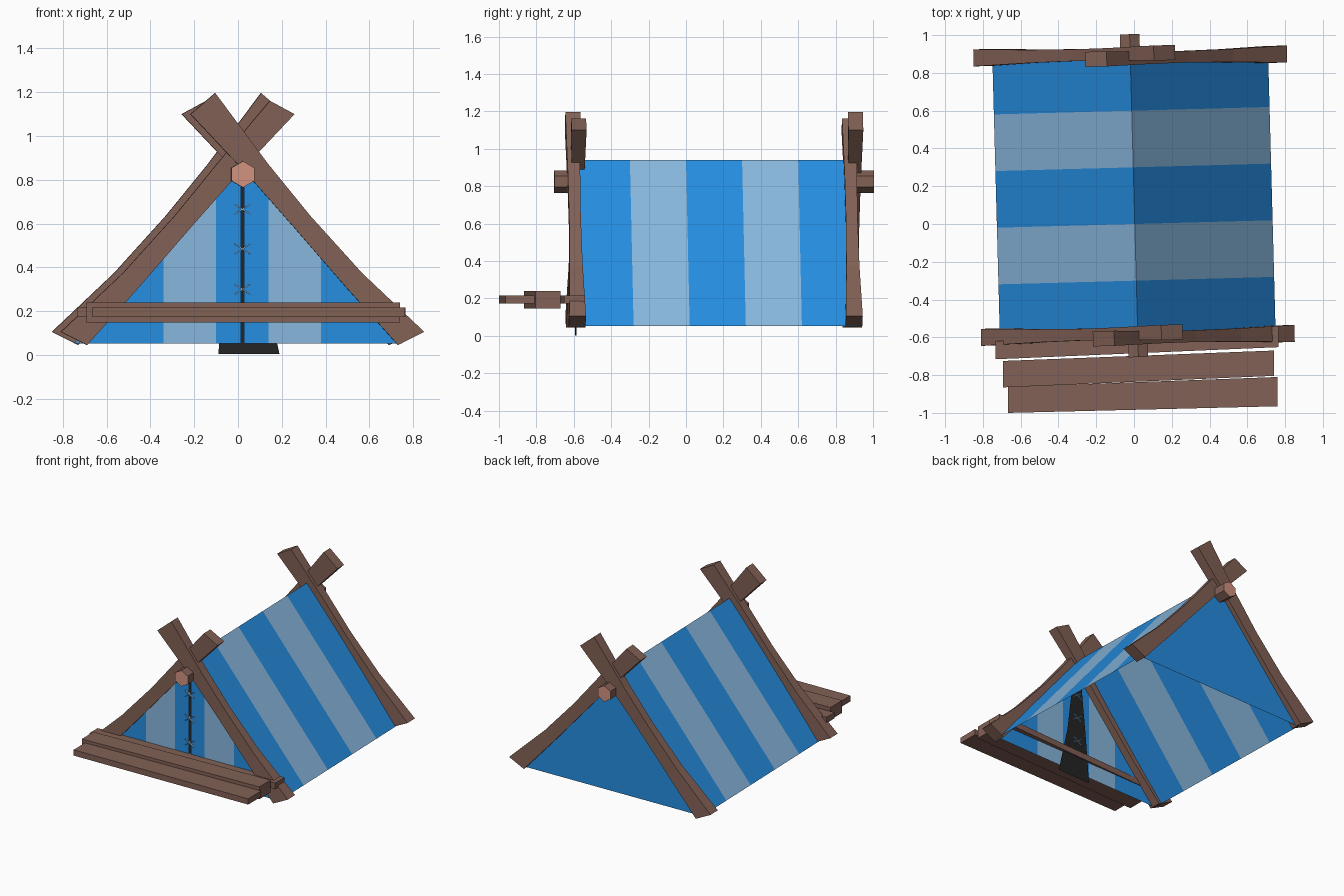
import bpy, bmesh, math
from mathutils import Matrix, Vector

cube = bpy.data.objects.get("Cube")
if cube:
    bpy.data.objects.remove(cube)


def material(name, rgb):
    m = bpy.data.materials.new(name)
    m.use_nodes = True
    color = (*rgb, 1)
    m.diffuse_color = color
    m.node_tree.nodes["Principled BSDF"].inputs["Base Color"].default_value = color
    return m


BLUE = material("canvas_blue", (.019, .27, .76))
PALE = material("canvas_pale", (.25, .48, .74))
WOOD = material("brown_wood", (.225, .12, .092))
CUT = material("cut_wood", (.65, .29, .21))
DARK = material("dark_cloth", (.018, .018, .018))

# The whole tent is turned a little about its own centre
MID = .15
TURN = Matrix.Translation((0, MID, 0)) @ Matrix.Rotation(.027, 4, 'Z')


def finish(name, bm, mats, matrix=None, solid=True):
    if solid:
        bmesh.ops.recalc_face_normals(bm, faces=bm.faces)
    if matrix:
        bm.transform(matrix)
    me = bpy.data.meshes.new(name)
    bm.to_mesh(me)
    bm.free()
    for m in mats:
        me.materials.append(m)
    ob = bpy.data.objects.new(name, me)
    bpy.context.collection.objects.link(ob)
    return ob


def quad(bm, points, index=0):
    face = bm.faces.new([bm.verts.new(p) for p in points])
    face.material_index = index


def loft(bm, rings):
    """Closed tube through four-cornered rings."""
    rows = [[bm.verts.new(p) for p in ring] for ring in rings]
    for a, b in zip(rows, rows[1:]):
        for i in range(4):
            j = (i + 1) % 4
            bm.faces.new((a[i], a[j], b[j], b[i]))
    bm.faces.new(rows[0])
    bm.faces.new(rows[-1])


HALF, EAVE, LOW, RIDGE = .75, .73, .052, .94


def roof_z(x):
    return RIDGE - (RIDGE - LOW) * abs(x) / EAVE


# Striped roof: five bands on each slope
bm = bmesh.new()
band = 2 * HALF / 5
for side in (-1, 1):
    for i in range(5):
        y0 = -HALF + i * band
        y1 = y0 + band
        pts = [(0, y0, RIDGE), (side * EAVE, y0, LOW),
               (side * EAVE, y1, LOW), (0, y1, RIDGE)]
        quad(bm, pts if side > 0 else pts[::-1], i % 2)
finish("roof", bm, [BLUE, PALE], TURN, False)

# Striped front wall in two halves with a slit between them
bm = bmesh.new()
cols = [.007, .12, .36, EAVE - .002]
for side in (-1, 1):
    for i, (a, b) in enumerate(zip(cols, cols[1:])):
        pts = [(side * a, -HALF, LOW), (side * b, -HALF, LOW),
               (side * b, -HALF, roof_z(b)), (side * a, -HALF, roof_z(a))]
        quad(bm, pts if side > 0 else pts[::-1], i % 2)
finish("front_wall", bm, [BLUE, PALE], TURN, False)

# Plain back wall
bm = bmesh.new()
quad(bm, [(EAVE, HALF, LOW), (-EAVE, HALF, LOW), (0, HALF, RIDGE)])
finish("back_wall", bm, [BLUE], TURN, False)

# Dark flap behind the slit
bm = bmesh.new()
y = -HALF + .01
flap = [(.14, .003), (.085, .36), (.035, .8)]
for (w0, z0), (w1, z1) in zip(flap, flap[1:]):
    quad(bm, [(.03 - w0, y, z0), (.03 + w0, y, z0), (.005 + w1, y, z1), (.005 - w1, y, z1)]
         if z0 < .1 else
         [(.005 - w0, y, z0), (.005 + w0, y, z0), (w1, y, z1), (-w1, y, z1)])
finish("door_flap", bm, [DARK], TURN, False)

# Crossed lacing over the slit
bm = bmesh.new()
for z in (.3, .484, .665):
    for angle in (-.57, .57):
        place = (Matrix.Translation((0, -HALF + .004, z)) @ Matrix.Rotation(angle, 4, 'Y')
                 @ Matrix.Diagonal((.085, .026, .006, 1)))
        bmesh.ops.create_cube(bm, size=1, matrix=place)
finish("door_lacing", bm, [PALE], TURN)

# Bent beams: outer point, inner point, half thickness
BEAM = [((.83, .105), (.71, .045), .045),
        ((.546, .374), (.472, .31), .035),
        ((.31, .635), (.24, .577), .031),
        ((.117, .872), (.035, .81), .033),
        ((-.125, 1.196), (-.238, 1.10), .04)]


def beam(name, side, y, drop, matrix):
    bm = bmesh.new()
    rings = []
    for k, (o, i, h) in enumerate(BEAM):
        cut = drop if k == len(BEAM) - 1 else 0
        rings.append([(side * o[0], y - h, o[1] - cut), (side * o[0], y + h, o[1] - cut),
                      (side * i[0], y + h, i[1]), (side * i[0], y - h, i[1])])
    loft(bm, rings)
    finish(name, bm, [WOOD], matrix)


for end, spin in (("front", 0), ("back", math.pi)):
    matrix = TURN @ Matrix.Rotation(spin, 4, 'Z')
    beam(end + "_upper_beam", 1, -.752, 0, matrix)
    beam(end + "_lower_beam", -1, -.728, .035, matrix)

# Six-sided ridge pole with pale cut ends
bm = bmesh.new()
bmesh.ops.create_cone(bm, cap_ends=True, segments=6, radius1=.06, radius2=.06, depth=1.71,
                      matrix=Matrix.Translation((0, 0, .825)) @ Matrix.Rotation(math.pi / 2, 4, 'X'))
bm.normal_update()
for f in bm.faces:
    f.material_index = int(abs(f.normal.y) > .9)
finish("ridge_pole", bm, [WOOD, CUT], TURN)


# Three uneven bench planks across the front
def plank(name, left, right, low, high):
    bm = bmesh.new()
    rings = []
    for x, y0, y1 in (left, right):
        rings.append([(x, y0, low), (x, y1, low), (x, y1, high), (x, y0, high)])
    loft(bm, rings)
    finish(name, bm, [WOOD])


plank("bench_plank_outer", (-.667, -1, -.862), (.76, -.965, -.81), .174, .217)
plank("bench_plank_middle", (-.693, -.865, -.725), (.74, -.804, -.67), .147, .24)
plank("bench_plank_inner", (-.733, -.716, -.62), (.765, -.652, -.54), .172, .217)
